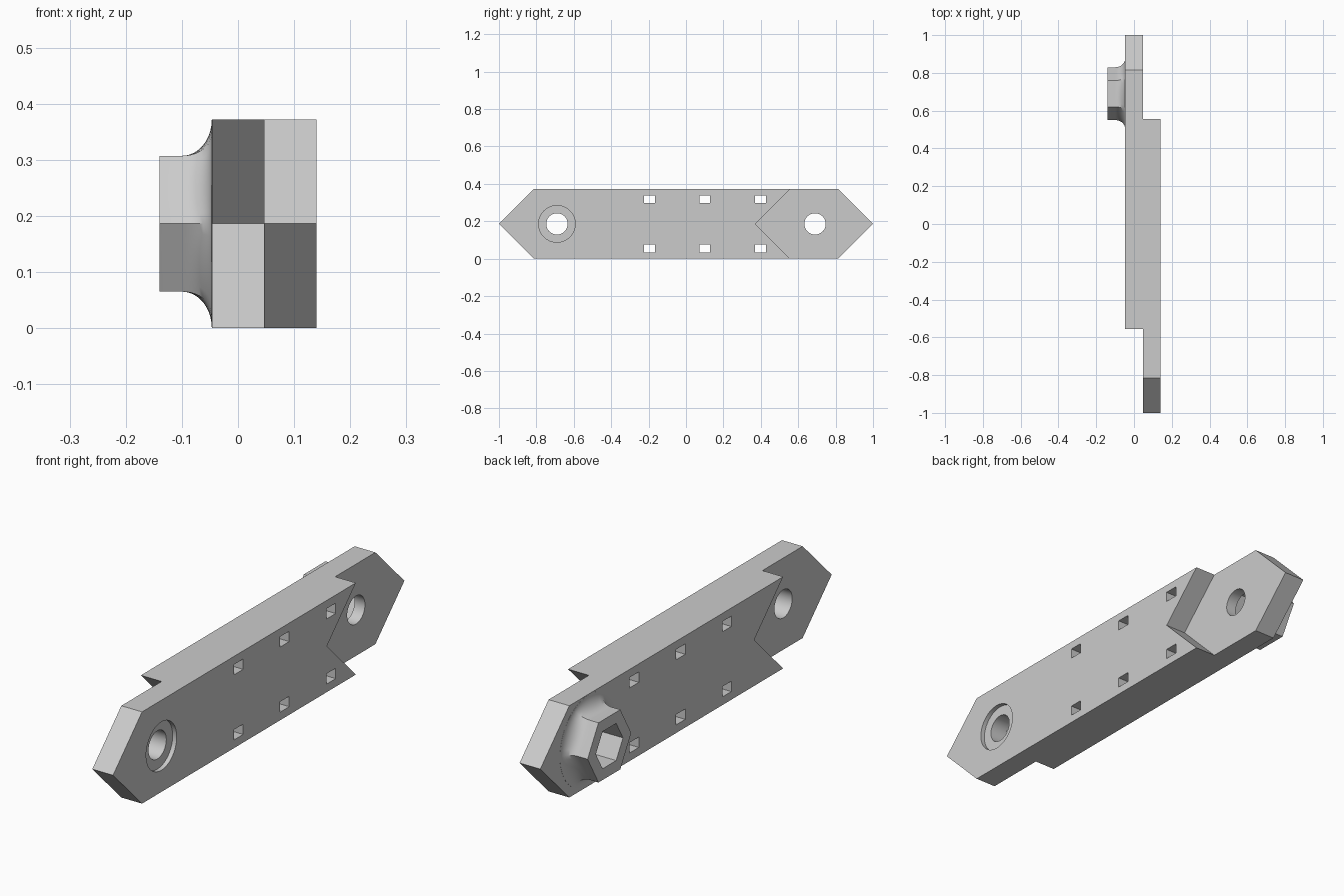
import bpy
import bmesh
from math import cos, sin, pi

cube = bpy.data.objects.get("Cube")
if cube:
    bpy.data.objects.remove(cube, do_unlink=True)

T = 0.093          # layer thickness
MID = 0.186        # mid height
HOLE_Y = 0.69
TIP = 0.814        # where the pointed ends begin

grey = bpy.data.materials.new("plain grey")
grey.use_nodes = True
grey.diffuse_color = (0.6, 0.6, 0.6, 1)
grey.node_tree.nodes["Principled BSDF"].inputs["Base Color"].default_value = (0.6, 0.6, 0.6, 1)


def loft(name, rings):
    """Closed solid through equal-sized rings of (x, y, z) points."""
    bm = bmesh.new()
    loops = [[bm.verts.new(p) for p in ring] for ring in rings]
    n = len(loops[0])
    for a, b in zip(loops, loops[1:]):
        for i in range(n):
            j = (i + 1) % n
            bm.faces.new((a[i], a[j], b[j], b[i]))
    bm.faces.new(loops[0])
    bm.faces.new(loops[-1])
    bmesh.ops.recalc_face_normals(bm, faces=bm.faces)
    mesh = bpy.data.meshes.new(name)
    bm.to_mesh(mesh)
    bm.free()
    mesh.materials.append(grey)
    obj = bpy.data.objects.new(name, mesh)
    bpy.context.collection.objects.link(obj)
    return obj


def prism(name, outline, x0, x1):
    return loft(name, [[(x, y, z) for y, z in outline] for x in (x0, x1)])


def circle(y, r, n):
    return [(y + r * cos(2 * pi * i / n), MID + r * sin(2 * pi * i / n)) for i in range(n)]


def combine(target, other, operation):
    mod = target.modifiers.new(operation, 'BOOLEAN')
    mod.operation = operation
    mod.solver = 'EXACT'
    mod.object = other
    bpy.context.view_layer.objects.active = target
    bpy.ops.object.modifier_apply(modifier=mod.name)
    bpy.data.objects.remove(other, do_unlink=True)


# Long bar, two layers thick, pointed at both ends
outline = [(-1, MID), (-TIP, 0), (TIP, 0), (1, MID), (TIP, 2 * MID), (-TIP, 2 * MID)]
bar = prism("link_bar", outline, -T / 2, 1.5 * T)

# Half-lapped ends: each layer is cut back with a V notch
for side in (1, -1):
    notch = [(side * y, z) for y, z in
             ((0.37, MID), (0.656, -0.1), (1.2, -0.1), (1.2, 0.472), (0.656, 0.472))]
    combine(bar, prism("notch_cutter", notch, T / 2, T / 2 + side * 0.3), 'DIFFERENCE')

# Hexagonal boss flaring into the bar
N = 48


def boss_ring(x, flare):
    ring = []
    for i in range(N):
        a = 2 * pi * i / N
        hexagon = 0.121 / cos((a % (pi / 3)) - pi / 6)
        r = hexagon + flare * (0.1845 - hexagon)
        ring.append((x, HOLE_Y + r * cos(a), MID + r * sin(a)))
    return ring


rings = [boss_ring(-1.5 * T, 0)]
for k in range(11):
    a = k / 10 * pi / 2
    rings.append(boss_ring(-0.1 + 0.053 * sin(a), 1 - cos(a)))
rings.append(boss_ring(-0.02, 1))
combine(bar, loft("boss", rings), 'UNION')

# Pivot holes, shallow counterbore and hexagonal nut pocket
for y in (-HOLE_Y, HOLE_Y):
    combine(bar, prism("hole_cutter", circle(y, 0.057, 48), -0.3, 0.3), 'DIFFERENCE')
combine(bar, prism("counterbore_cutter", circle(-HOLE_Y, 0.098, 64), 1.5 * T - 0.018, 0.3), 'DIFFERENCE')
combine(bar, prism("nut_pocket_cutter", circle(HOLE_Y, 0.087, 6), -0.3, 0.0), 'DIFFERENCE')

# Two rows of rectangular slots
for y in (-0.195, 0.1, 0.398):
    for z in (MID - 0.132, MID + 0.132):
        slot = [(y + sy * 0.029, z + sz * 0.021) for sy, sz in ((-1, -1), (1, -1), (1, 1), (-1, 1))]
        combine(bar, prism("slot_cutter", slot, -0.3, 0.3), 'DIFFERENCE')

# Smooth curved surfaces, keep edges crisp
bpy.ops.object.select_all(action='DESELECT')
bar.select_set(True)
bpy.context.view_layer.objects.active = bar
bpy.ops.object.shade_smooth_by_angle(angle=pi / 6)
